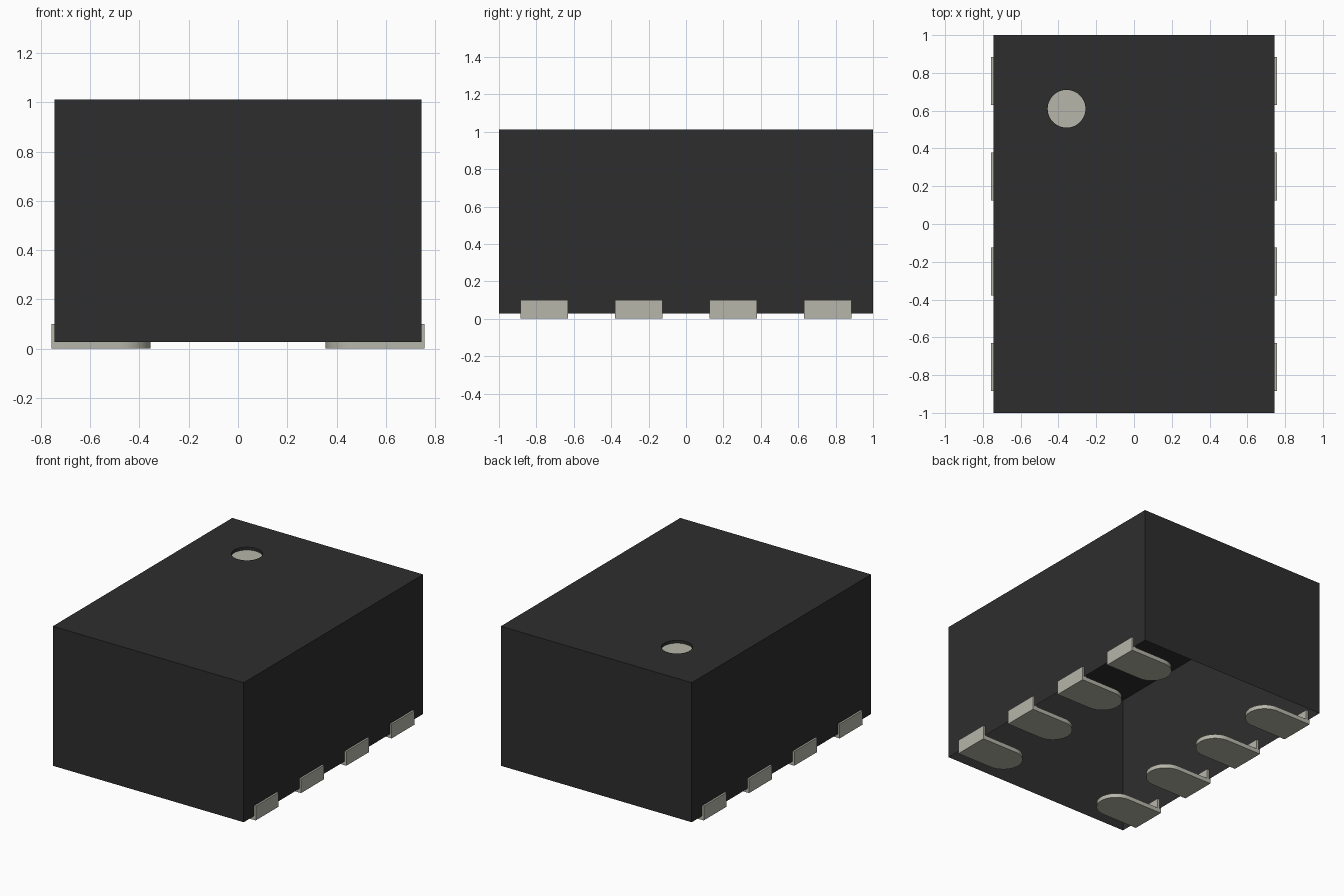
import bpy
import bmesh
from math import pi, cos, sin
from mathutils import Vector

if "Cube" in bpy.data.objects:
    bpy.data.objects.remove(bpy.data.objects["Cube"], do_unlink=True)

HALF_X, HALF_Y = 0.745, 1.0
BASE, TOP = 0.028, 1.012
DOT_X, DOT_Y, DOT_R, DOT_DEPTH = -0.357, 0.61, 0.1, 0.02


def material(name, colour):
    mat = bpy.data.materials.new(name)
    mat.use_nodes = True
    mat.diffuse_color = colour
    mat.node_tree.nodes["Principled BSDF"].inputs["Base Color"].default_value = colour
    return mat


def make_object(name, bm, mat):
    mesh = bpy.data.meshes.new(name)
    bm.to_mesh(mesh)
    bm.free()
    mesh.materials.append(mat)
    obj = bpy.data.objects.new(name, mesh)
    bpy.context.collection.objects.link(obj)
    return obj


def smooth(obj):
    bpy.ops.object.select_all(action="DESELECT")
    obj.select_set(True)
    bpy.context.view_layer.objects.active = obj
    bpy.ops.object.shade_smooth_by_angle()


def edge_loop(bm, points):
    verts = [bm.verts.new(p) for p in points]
    return [bm.edges.new((v, verts[i - 1])) for i, v in enumerate(verts)]


def pull_edges(bm, edges, depth):
    # Extrude an open loop of edges straight down
    result = bmesh.ops.extrude_edge_only(bm, edges=edges)["geom"]
    verts = [g for g in result if isinstance(g, bmesh.types.BMVert)]
    bmesh.ops.translate(bm, verts=verts, vec=(0, 0, -depth))


def circle(z, count=48):
    return [(DOT_X + DOT_R * cos(2 * pi * i / count),
             DOT_Y + DOT_R * sin(2 * pi * i / count), z) for i in range(count)]


black = material("black plastic", (0.027, 0.027, 0.027, 1))
metal = material("pale metal", (0.47, 0.465, 0.4, 1))

# Housing: shell open underneath, with a round recess in its top
bm = bmesh.new()
rim = edge_loop(bm, [(sx * HALF_X, sy * HALF_Y, TOP)
                     for sx, sy in ((-1, -1), (1, -1), (1, 1), (-1, 1))])
hole = edge_loop(bm, circle(TOP))
bmesh.ops.triangle_fill(bm, use_beauty=True, use_dissolve=False,
                        edges=rim + hole, normal=(0, 0, 1))
pull_edges(bm, rim, TOP - BASE)
pull_edges(bm, hole, DOT_DEPTH)
bmesh.ops.recalc_face_normals(bm, faces=bm.faces)
top_face = next(f for f in bm.faces if abs(f.normal.z) > 0.9)
if top_face.normal.z < 0:
    bmesh.ops.reverse_faces(bm, faces=bm.faces)
make_object("housing", bm, black)

# Marker disc on the floor of the recess
bm = bmesh.new()
bm.faces.new([bm.verts.new(p) for p in circle(TOP - DOT_DEPTH)])
make_object("marker_dot", bm, metal)


def terminal(name, y):
    # Flat pad with a rounded inner end and an upright tab through the wall
    outer, bend, inner = 0.758, 0.73, 0.355
    r, thick, height = 0.127, 0.03, 0.1
    bm = bmesh.new()
    bend_low = bm.verts.new((bend, -r, 0))
    bend_high = bm.verts.new((bend, r, 0))
    arc = [bm.verts.new((inner + r - r * sin(pi * i / 20), r * cos(pi * i / 20), 0))
           for i in range(21)]
    bm.faces.new([bend_low, bend_high] + arc)
    bm.faces.new([bend_low, bm.verts.new((outer, -r, 0)),
                  bm.verts.new((outer, r, 0)), bend_high])
    result = bmesh.ops.extrude_face_region(bm, geom=bm.faces[:], use_keep_orig=True)["geom"]
    bmesh.ops.translate(bm, vec=(0, 0, thick),
                        verts=[g for g in result if isinstance(g, bmesh.types.BMVert)])
    # Raise the outer strip into the tab
    strip = [g for g in result if isinstance(g, bmesh.types.BMFace)
             and g.calc_center_median().x > bend]
    result = bmesh.ops.extrude_face_region(bm, geom=strip)["geom"]
    bmesh.ops.translate(bm, vec=(0, 0, height - thick),
                        verts=[g for g in result if isinstance(g, bmesh.types.BMVert)])
    bmesh.ops.recalc_face_normals(bm, faces=bm.faces)
    obj = make_object(name, bm, metal)
    obj.location = Vector((0, y, 0))
    obj.modifiers.new("other side", "MIRROR")
    smooth(obj)


# Four pairs of terminals along the long sides
for i in range(4):
    terminal(f"terminal_pair_{i + 1}", (i - 1.5) * 0.505)
